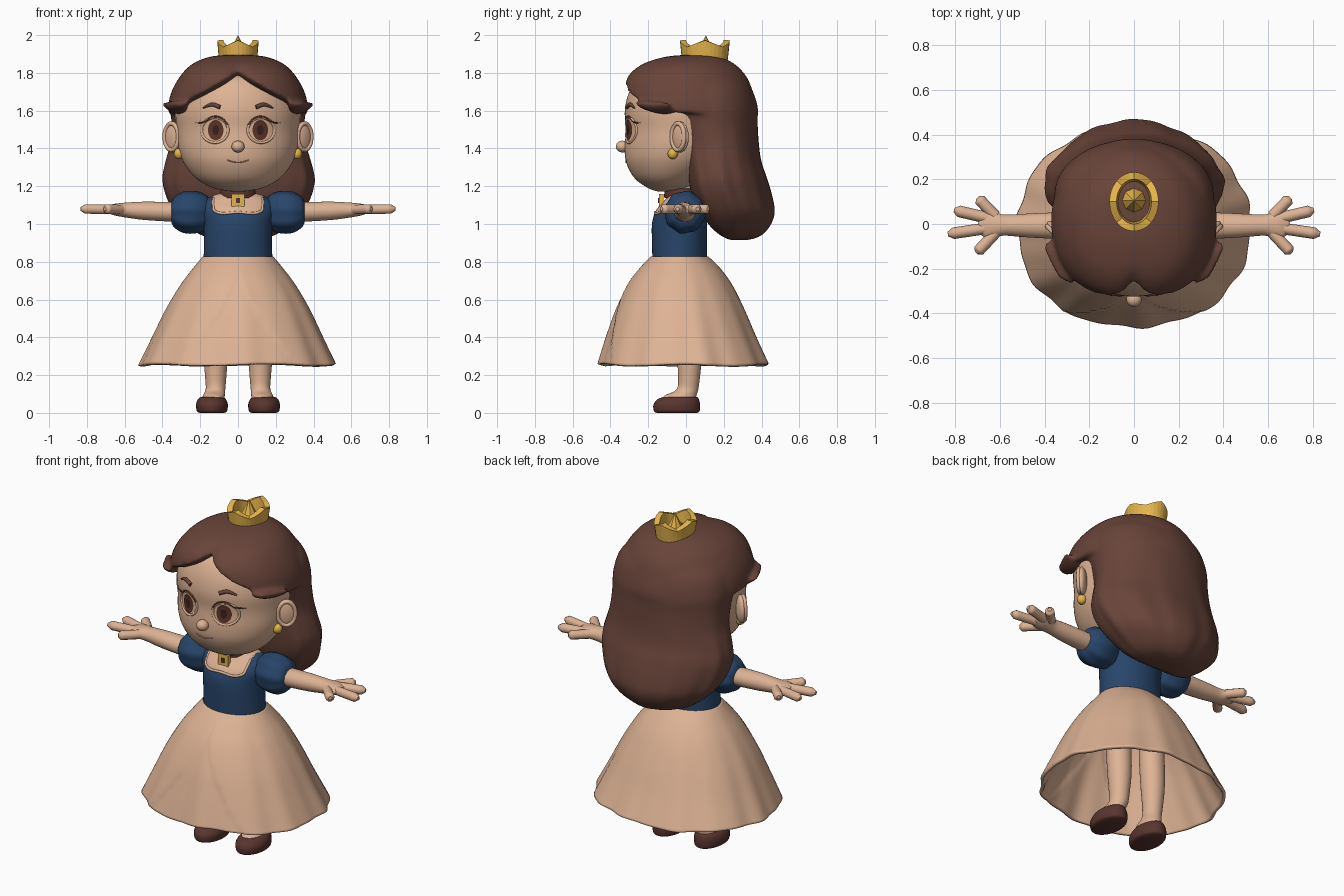
import bpy
import bmesh
from math import sin, cos, pi, sqrt, exp, radians
from mathutils import Vector, Matrix

cube = bpy.data.objects.get("Cube")
if cube:
    bpy.data.objects.remove(cube, do_unlink=True)


def material(name, r, g, b):
    m = bpy.data.materials.new(name)
    m.use_nodes = True
    m.diffuse_color = (r, g, b, 1)
    node = next(n for n in m.node_tree.nodes if n.type == "BSDF_PRINCIPLED")
    node.inputs["Base Color"].default_value = (r, g, b, 1)
    return m


peach = material("peach", .73, .45, .30)
hair_brown = material("hair brown", .14, .058, .042)
shoe_brown = material("shoe brown", .1, .035, .028)
blue = material("dress blue", .021, .06, .145)
gold = material("gold", .80, .46, .07)
iris_brown = material("iris brown", .11, .035, .022)
pupil_dark = material("pupil dark", .04, .015, .011)
lip = material("lip rose", .5, .25, .17)


def finish(name, bm, mat, smooth=True):
    """Turn a bmesh into a named, coloured object."""
    bmesh.ops.recalc_face_normals(bm, faces=bm.faces)
    me = bpy.data.meshes.new(name)
    bm.to_mesh(me)
    bm.free()
    for p in me.polygons:
        p.use_smooth = smooth
    me.materials.append(mat)
    ob = bpy.data.objects.new(name, me)
    bpy.context.collection.objects.link(ob)
    return ob


def mirrored(ob):
    ob.modifiers.new("mirror", "MIRROR")
    return ob


def row_at(rows, u):
    """Smooth interpolation through rows of (z, front, back, half width)."""
    i = min(int(u), len(rows) - 2)
    t = u - i
    a, b, c, d = (rows[min(max(k, 0), len(rows) - 1)] for k in range(i - 1, i + 3))
    return [q + .5 * t * (r - p + t * (2*p - 5*q + 4*r - s + t * (3*(q - r) + s - p)))
            for p, q, r, s in zip(a, b, c, d)]


def ring_point(row, a):
    z, front, back, half = row
    return Vector((half * sin(a), (front + back) / 2 - (back - front) / 2 * cos(a), z))


def loft(name, rows, mat, n=48, sub=5, fn=None, last=None, close=(True, True)):
    """Skin elliptical sections; fn bends points, last limits each angle."""
    bm = bmesh.new()
    steps = (len(rows) - 1) * sub
    rings = []
    for j in range(steps + 1):
        ring = []
        for k in range(n):
            a = 2 * pi * k / n
            end = last(a) if last else len(rows) - 1
            v = ring_point(row_at(rows, end * j / steps), a)
            ring.append(bm.verts.new(fn(v, a) if fn else v))
        rings.append(ring)
    for lo, hi in zip(rings, rings[1:]):
        for k in range(n):
            m = (k + 1) % n
            bm.faces.new((lo[k], lo[m], hi[m], hi[k]))
    for ring, shut in zip((rings[0], rings[-1]), close):
        if shut:
            mid = bm.verts.new(sum((v.co for v in ring), Vector()) / n)
            for k in range(n):
                bm.faces.new((ring[k], ring[(k + 1) % n], mid))
    return finish(name, bm, mat)


def ball(name, centre, size, mat, turn=0):
    bm = bmesh.new()
    bmesh.ops.create_uvsphere(bm, u_segments=28, v_segments=18, radius=1, matrix=(
        Matrix.Translation(centre) @ Matrix.Rotation(turn, 4, "Z") @ Matrix.Diagonal((*size, 1))))
    return finish(name, bm, mat)


def tube(name, points, radius, mat, tips=1, cyclic=False):
    cu = bpy.data.curves.new(name, "CURVE")
    cu.dimensions = "3D"
    cu.bevel_depth, cu.bevel_resolution, cu.resolution_u = radius, 3, 5
    cu.use_fill_caps = True
    sp = cu.splines.new("BEZIER")
    sp.bezier_points.add(len(points) - 1)
    sp.use_cyclic_u = cyclic
    for i, (bp, p) in enumerate(zip(sp.bezier_points, points)):
        bp.co = p
        bp.handle_left_type = bp.handle_right_type = "AUTO"
        bp.radius = tips if i == len(points) - 1 else 1
    ob = bpy.data.objects.new(name, cu)
    bpy.context.collection.objects.link(ob)
    bpy.ops.object.select_all(action="DESELECT")
    ob.select_set(True)
    bpy.context.view_layer.objects.active = ob
    bpy.ops.object.convert(target="MESH")
    ob = bpy.context.object
    ob.data.materials.clear()
    ob.data.materials.append(mat)
    for p in ob.data.polygons:
        p.use_smooth = True
    return ob


# Head
head_rows = [(1.172, -.15, -.06, .03), (1.19, -.2, 0, .13), (1.24, -.27, .1, .22),
             (1.32, -.315, .2, .285), (1.4, -.325, .25, .315), (1.5, -.318, .28, .325),
             (1.6, -.324, .29, .33), (1.7, -.3, .28, .31), (1.78, -.24, .24, .25),
             (1.83, -.1, .15, .12)]
loft("head", head_rows, peach, n=72)


def on_face(x, z, lift=.004):
    best = min((row_at(head_rows, u / 40) for u in range(361)), key=lambda r: abs(r[0] - z))
    _, front, back, half = best
    return Vector((x, (front + back) / 2 - (back - front) / 2 * sqrt(1 - (x / half) ** 2) - lift, z))


def face_disc(name, cx, cz, rx, rz, mat, lift):
    bm = bmesh.new()
    n = 28
    mid = bm.verts.new(on_face(cx, cz, lift))
    rings = [[bm.verts.new(on_face(cx + f * rx * cos(2*pi*k/n), cz + f * rz * sin(2*pi*k/n), lift))
              for k in range(n)] for f in (.5, 1)]
    for k in range(n):
        m = (k + 1) % n
        bm.faces.new((mid, rings[0][k], rings[0][m]))
        bm.faces.new((rings[0][k], rings[1][k], rings[1][m], rings[0][m]))
    ob = finish(name, bm, mat)
    if ob.data.polygons[0].normal.y > 0:
        ob.data.flip_normals()
    return mirrored(ob)


# Eyes, lashes, brows, nose and mouth
face_disc("iris", .118, 1.497, .041, .054, iris_brown, .005)
face_disc("pupil", .118, 1.497, .018, .026, pupil_dark, .008)
lids = [on_face(.122 + .07 * cos(k * pi / 6), 1.497 + .066 * sin(k * pi / 6), 0) for k in range(12)]
mirrored(tube("eyelid", lids, .007, peach, cyclic=True))
mirrored(tube("upper_lash", [on_face(x, z) for x, z in
              ((.055, 1.525), (.085, 1.558), (.13, 1.568), (.18, 1.54), (.225, 1.535))],
              .005, iris_brown, .3))
mirrored(tube("eyebrow", [on_face(x, z) for x, z in ((.095, 1.618), (.135, 1.632), (.185, 1.615))],
              .011, hair_brown, .4))
ball("nose", (0, -.337, 1.41), (.034, .034, .031), peach)
tube("mouth", [on_face(x, 1.326 + 4 * x * x, 0) for x in (-.055, -.03, 0, .03, .055)], .003, lip)

# Ears and earrings
turn = radians(-48)
mirrored(ball("ear", (.343, -.03, 1.46), (.026, .06, .082), peach, turn))
spin = Matrix.Translation((.352, -.042, 1.462)) @ Matrix.Rotation(turn, 4, "Z")
rim = [spin @ Vector((0, .048 * cos(k * pi / 4), .07 * sin(k * pi / 4))) for k in range(8)]
mirrored(tube("ear_rim", rim, .012, peach, cyclic=True))
mirrored(ball("earring", (.312, -.07, 1.372), (.027, .027, .029), gold))

# Hair: fringe cap, long back and side flips fused together
cap_rows = [(1.897, .03, .1, .03), (1.885, -.11, .18, .15), (1.845, -.24, .26, .245),
            (1.78, -.318, .32, .308), (1.7, -.343, .355, .352), (1.62, -.345, .38, .37),
            (1.54, -.335, .382, .37)]


def part_hair(v, a):
    d = min(a, 2 * pi - a)
    f = 1 - .1 * exp(-(d / .16) ** 2) * min(1, max(0, (1.89 - v.z) / .06))
    if d < pi / 2:
        f += .045 * sin(2 * a) ** 2
    return Vector((v.x * f, .02 + (v.y - .02) * f, v.z))


def fringe_end(a):
    return 2.55 + 2.85 * sin(min(a, 2 * pi - a, pi / 2))


def wave(v, a):
    k = min(1, max(0, (1.6 - v.z) / .4))
    f = 1 + k * (.012 * sin(9 * a + 5 * v.z) + .007 * sin(16 * a))
    side = abs(sin(a))
    wide = max(side, .01) ** -.5 if cos(a) > 0 else 1
    return Vector((v.x * f * wide, .2 + (v.y - .2) * f - .045 * k * side ** 2, v.z))


back_rows = [(.915, .24, .33, .06), (.935, .19, .39, .18), (.985, .13, .44, .262),
             (1.06, .08, .468, .34), (1.15, .035, .455, .385), (1.24, .015, .43, .403),
             (1.33, 0, .4, .385), (1.42, -.02, .387, .36), (1.52, -.07, .38, .352),
             (1.62, -.13, .375, .355), (1.72, -.12, .345, .325), (1.8, -.1, .29, .25)]
hair = loft("hair", cap_rows, hair_brown, n=96, sub=6, fn=part_hair, last=fringe_end)
parts = [hair, loft("back_hair", back_rows, hair_brown, n=96, fn=wave)]
flip_rows = [(.27, -.27, -.05, .03), (.33, -.245, -.06, .028),
             (.37, -.18, -.07, .019), (.398, -.12, -.08, .007)]
for s in (1, -1):
    parts.append(loft("flip", flip_rows, hair_brown, n=24, fn=lambda v, a: Vector(
        (s * v.z, v.y, 1.615 + v.x - .2 * (v.y + .15) + 3 * (v.z - .3) ** 2))))
bpy.ops.object.select_all(action="DESELECT")
for ob in parts:
    ob.select_set(True)
bpy.context.view_layer.objects.active = hair
bpy.ops.object.join()
fuse = hair.modifiers.new("fuse", "REMESH")
fuse.mode, fuse.voxel_size, fuse.use_smooth_shade = "VOXEL", .011, True
soften = hair.modifiers.new("soften", "SMOOTH")
soften.factor, soften.iterations = .5, 8

# Crown: pointed band and centre spike
bm = bmesh.new()
n = 32
band = []
for k in range(n):
    a = 2 * pi * k / n
    peak = abs((k % 8) / 4 - 1)
    band.append([bm.verts.new((r * sin(a), .1 - 1.2 * r * cos(a), z))
                 for r, z in ((.098, 1.845), (.104, 1.9), (.11, 1.937 + .035 * peak))])
for k in range(n):
    p, q = band[k], band[(k + 1) % n]
    for j in range(2):
        bm.faces.new((p[j], q[j], q[j + 1], p[j + 1]))
crown = finish("crown", bm, gold, smooth=False)
crown.modifiers.new("thickness", "SOLIDIFY").thickness = .032
bm = bmesh.new()
bmesh.ops.create_cone(bm, cap_ends=True, segments=8, radius1=.06, radius2=0, depth=.12,
                      matrix=Matrix.Translation((0, .105, 1.94)))
finish("crown_spike", bm, gold, smooth=False)

# Bodice with square neckline, neck, choker and pendant
bodice = loft("bodice", [(.82, -.178, .112, .182), (.9, -.18, .112, .18), (1, -.18, .112, .182),
                         (1.07, -.16, .11, .195), (1.12, -.118, .1, .185), (1.155, -.09, .07, .12),
                         (1.17, -.07, .04, .05)], blue, n=96, sub=8)
bodice.data.materials.append(peach)
for p in bodice.data.polygons:
    if p.center.z > 1.062 and abs(p.center.x) < .13:
        p.material_index = 1
neckline = [(-.13, -.065, 1.135), (-.13, -.1, 1.1), (-.12, -.134, 1.066), (0, -.163, 1.062),
            (.12, -.134, 1.066), (.13, -.1, 1.1), (.13, -.065, 1.135)]
tube("neckline_trim", neckline, .007, peach)
loft("neck", [(1.1, -.1, .06, .08), (1.17, -.095, .05, .07), (1.25, -.1, .05, .07)], peach)
loft("choker", [(1.138, -.115, .065, .095), (1.16, -.115, .065, .095), (1.188, -.11, .06, .088)],
     shoe_brown)
for name, y, w, h, mat in (("pendant", -.13, .068, .068, gold), ("pendant_gem", -.144, .02, .026, shoe_brown)):
    bm = bmesh.new()
    bmesh.ops.create_cube(bm, size=1, matrix=Matrix.Translation((0, y, 1.125))
                          @ Matrix.Diagonal((w, .024 if mat == gold else .009, h, 1)))
    finish(name, bm, mat, smooth=False)

# Puffed sleeves, arms and fingers
mirrored(loft("sleeve", [(.15, -.06, .05, .07), (.18, -.09, .08, .097), (.235, -.112, .1, .111),
                         (.29, -.112, .1, .107), (.335, -.09, .08, .082), (.352, -.065, .055, .055)],
              blue, fn=lambda v, a: Vector((v.z, v.y * (1 + .03 * sin(8 * a)),
                                            1.062 + v.x * (1 + .03 * sin(8 * a))))))
mirrored(loft("arm", [(.3, -.064, .052, .052), (.4, -.064, .05, .051), (.5, -.058, .045, .048),
                      (.58, -.052, .042, .041), (.62, -.06, .052, .036), (.66, -.064, .056, .029),
                      (.695, -.04, .03, .016)], peach,
              fn=lambda v, a: Vector((v.z, v.y, 1.062 + v.x + .04 * (v.z - .3)))))
for i, (x, y) in enumerate(((.70, .118), (.805, .062), (.833, -.045), (.705, -.13))):
    base = Vector((.62, y * .3, 1.076))
    tip = Vector((x, y, 1.08))
    mirrored(tube(f"finger_{i + 1}", [base, base.lerp(tip, .5), base.lerp(tip, .88), tip],
                  .026, peach, .4))


# Skirt with folds and a parted overlay
def drape(v, a):
    k = min(1, max(0, (.84 - v.z) / .58))
    f = 1 + k * (.012 * sin(11 * a + .6) + .007 * sin(18 * a) + .025 * sin(2 * a) ** 2)
    if v.y < 0 and abs(v.x) > .28 * max(0, (.78 - v.z) / .5) ** 1.5:
        f += .014 * min(1, k * 4) * max(0, cos(a))
    return Vector((v.x * f, -.02 + (v.y + .02) * f, v.z + .005 * k * sin(5 * a)))


skirt = loft("skirt", [(.257, -.462, .438, .52), (.4, -.42, .374, .452), (.55, -.368, .31, .38),
                       (.68, -.305, .244, .303), (.77, -.24, .178, .235), (.828, -.186, .118, .187)],
             peach, n=180, sub=8, fn=drape, close=(False, True))
cloth = skirt.modifiers.new("thickness", "SOLIDIFY")
cloth.thickness, cloth.offset = .018, -1

# Legs and shoes
mirrored(loft("leg", [(.05, -.13, .05, .06), (.09, -.115, .055, .058), (.125, -.05, .065, .052),
                      (.2, -.042, .075, .057), (.32, -.05, .085, .066), (.5, -.06, .08, .07),
                      (.7, -.06, .07, .07)], peach, n=32,
              fn=lambda v, a: v + Vector((.118 + .02 * max(0, (.13 - v.z) / .08), 0, 0))))
mirrored(loft("shoe", [(0, -.155, .06, .065), (.01, -.17, .072, .08), (.045, -.172, .074, .084),
                       (.072, -.15, .068, .074), (.084, -.12, .06, .058)], shoe_brown, n=32,
              fn=lambda v, a: v + Vector((.138, 0, 0))))
